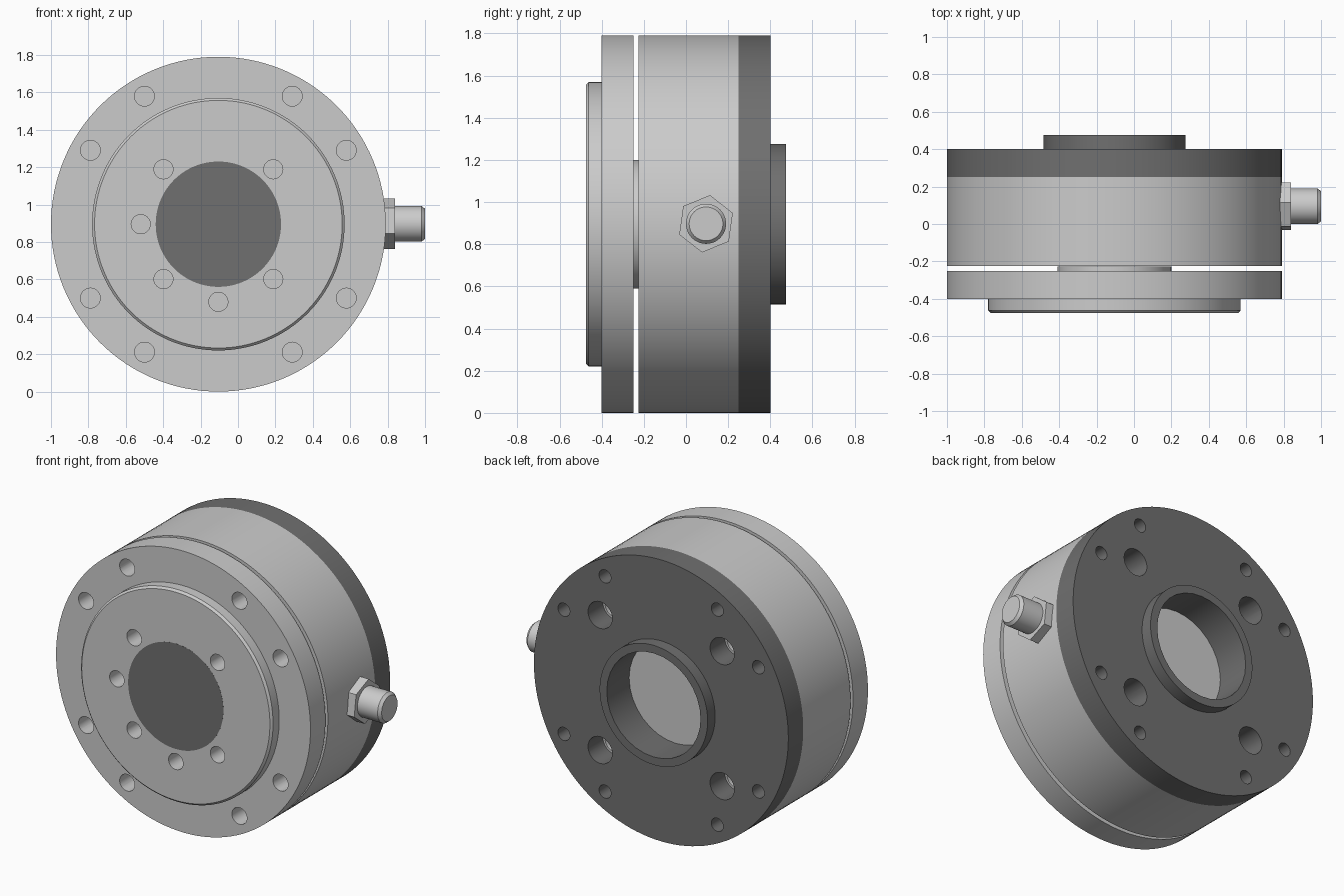
import bpy, bmesh
from math import sin, cos, pi, radians
from mathutils import Matrix

if "Cube" in bpy.data.objects:
    bpy.data.objects.remove(bpy.data.objects["Cube"])

CX, CZ, R = -0.105, 0.895, 0.895
dark = bpy.data.materials.new("dark_grey")
dark.diffuse_color = (0.16, 0.16, 0.16, 1)
dark.use_nodes = True
dark.node_tree.nodes["Principled BSDF"].inputs["Base Color"].default_value = dark.diffuse_color
AXIS_Y = Matrix.Translation((CX, 0, CZ)) @ Matrix.Rotation(-pi / 2, 4, 'X')


def finish(name, bm, mat=None):
    bmesh.ops.recalc_face_normals(bm, faces=bm.faces)
    me = bpy.data.meshes.new(name)
    bm.to_mesh(me)
    bm.free()
    ob = bpy.data.objects.new(name, me)
    bpy.context.collection.objects.link(ob)
    if mat:
        me.materials.append(mat)
    return ob


def smooth(ob):
    bpy.ops.object.select_all(action='DESELECT')
    ob.select_set(True)
    bpy.context.view_layer.objects.active = ob
    bpy.ops.object.shade_smooth_by_angle(angle=radians(20))


def lathe(name, profile, matrix=AXIS_Y, n=128, mat=None, turn=0):
    """Solid of revolution from (radius, height) points; ends are capped."""
    bm = bmesh.new()
    rings = [[bm.verts.new((r * cos(2 * pi * i / n + turn), r * sin(2 * pi * i / n + turn), h))
              for i in range(n)] for r, h in profile]
    for a, b in zip(rings, rings[1:]):
        for i in range(n):
            j = (i + 1) % n
            bm.faces.new((a[i], a[j], b[j], b[i]))
    bm.faces.new(rings[0])
    bm.faces.new(rings[-1])
    bm.transform(matrix)
    return finish(name, bm, mat)


def drill(ob, angles, circle, radius, y0, y1):
    """Cut a bolt circle of round holes between y0 and y1."""
    bm = bmesh.new()
    for a in angles:
        pos = (CX + circle * cos(radians(a)), (y0 + y1) / 2, CZ + circle * sin(radians(a)))
        bmesh.ops.create_cone(bm, cap_ends=True, segments=32, radius1=radius, radius2=radius,
                              depth=y1 - y0,
                              matrix=Matrix.Translation(pos) @ Matrix.Rotation(pi / 2, 4, 'X'))
    cutter = finish("hole_cutter", bm)
    cutter.hide_render = True
    mod = ob.modifiers.new("holes", 'BOOLEAN')
    mod.operation, mod.solver, mod.object = 'DIFFERENCE', 'EXACT', cutter
    bpy.context.view_layer.objects.active = ob
    bpy.ops.object.modifier_apply(modifier=mod.name)
    bpy.data.objects.remove(cutter)


RIM = [30, 60, 120, 150, 210, 240, 300, 330]
DIAG = [45, 135, 225, 315]

# Front flange with raised, chamfered boss and inner hub
flange = lathe("front_flange", [(0.662, -0.475), (0.675, -0.462), (0.675, -0.40), (R, -0.40),
                                (R, -0.25), (0.305, -0.25), (0.305, -0.226)])
drill(flange, RIM, 0.79, 0.053, -0.6, -0.2)
drill(flange, DIAG + [180, 270], 0.415, 0.051, -0.6, -0.2)

# Dark disc flush with the boss face
disc = lathe("front_disc", [(0.335, -0.4755), (0.335, -0.47)], mat=dark)

# Main drum
body = lathe("body", [(R, -0.225), (R, 0.25)])
drill(body, DIAG, 0.607, 0.072, 0.12, 0.5)

# Dark rear plate with locating ring
plate = lathe("rear_plate", [(R, 0.25), (R, 0.40), (0.38, 0.40), (0.38, 0.475)], mat=dark)
drill(plate, [0], 0, 0.33, 0.1, 0.6)
drill(plate, RIM, 0.79, 0.042, 0.1, 0.6)
drill(plate, DIAG, 0.607, 0.085, 0.1, 0.6)

# Side connector: hexagon nut and round plug
SIDE = Matrix.Translation((0, 0.095, 0.897)) @ Matrix.Rotation(pi / 2, 4, 'Y')
nut = lathe("connector_nut", [(0.137, 0.76), (0.137, 0.84)], SIDE, 6, turn=radians(-8))
plug = lathe("connector_plug", [(0.095, 0.80), (0.095, 0.982), (0.08, 1.0)], SIDE, 48)

for ob in (flange, disc, body, plate, plug):
    smooth(ob)
